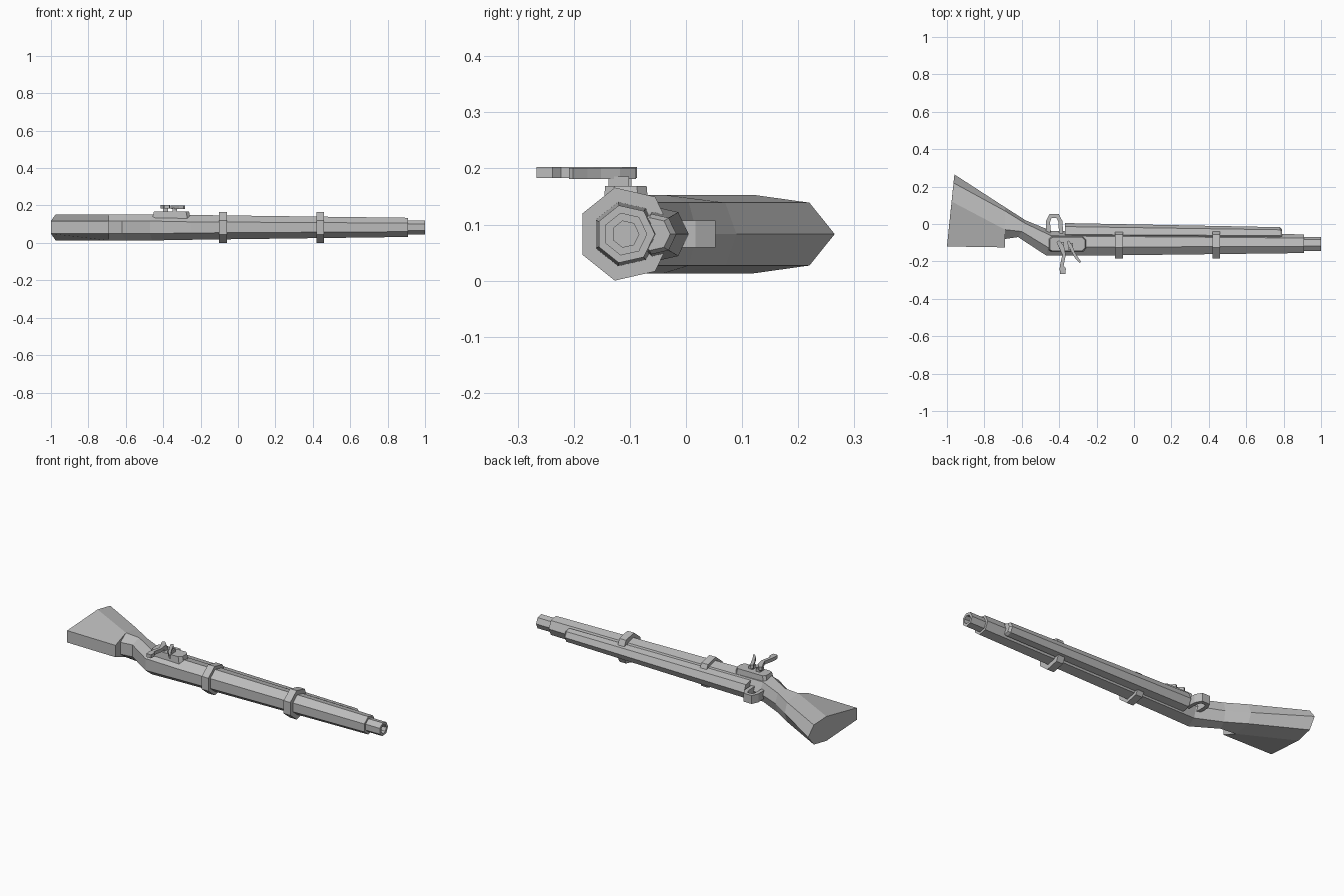
import bpy, bmesh, math
from mathutils import Vector

cube = bpy.data.objects.get("Cube")
if cube:
    bpy.data.objects.remove(cube, do_unlink=True)

CY, CZ = -0.108, 0.083      # barrel axis
SIDES = 7

grey = bpy.data.materials.new("plain grey")
grey.use_nodes = True
grey.diffuse_color = (0.5, 0.5, 0.5, 1)
grey.node_tree.nodes["Principled BSDF"].inputs["Base Color"].default_value = (0.5, 0.5, 0.5, 1)


def loft(name, rings):
    """Skin a list of equal-length point rings and cap both ends."""
    bm = bmesh.new()
    rows = [[bm.verts.new(p) for p in ring] for ring in rings]
    n = len(rows[0])
    for a, b in zip(rows, rows[1:]):
        for i in range(n):
            j = (i + 1) % n
            bm.faces.new((a[i], a[j], b[j], b[i]))
    bm.faces.new(rows[0][::-1])
    bm.faces.new(rows[-1])
    bmesh.ops.remove_doubles(bm, verts=bm.verts[:], dist=0.0001)
    bmesh.ops.recalc_face_normals(bm, faces=bm.faces[:])
    mesh = bpy.data.meshes.new(name)
    bm.to_mesh(mesh)
    bm.free()
    mesh.materials.append(grey)
    obj = bpy.data.objects.new(name, mesh)
    bpy.context.collection.objects.link(obj)
    return obj


def heptagon(x, r, cy=CY):
    """Seven-sided ring with a corner towards +y."""
    turn = math.tau / SIDES
    return [Vector((x, cy + r * math.cos(i * turn), CZ + r * math.sin(i * turn)))
            for i in range(SIDES)]


def stock_ring(belly, low, high, comb):
    """Mirrored seven-sided stock section from four (x, y) corners."""
    half = [(*low, 0.056), (*high, 0.07), (*comb, 0.034)]
    ring = [Vector((*belly, CZ))]
    ring += [Vector((x, y, CZ + h)) for x, y, h in half]
    ring += [Vector((x, y, CZ - h)) for x, y, h in reversed(half)]
    return ring


def prism(name, outline, z0, z1, top_scale=1.0):
    """Extrude an outline upwards, optionally narrowing the top."""
    mid = sum((Vector(p) for p in outline), Vector((0, 0))) / len(outline)
    top = [mid + (Vector(p) - mid) * top_scale for p in outline]
    return loft(name, [[Vector((*p, z0)) for p in outline],
                       [Vector((*p, z1)) for p in top]])


def ribbon(name, path, z0, z1):
    """Flat bar along (x, y, half width) points."""
    left, right = [], []
    for i, (x, y, w) in enumerate(path):
        a, b = path[max(i - 1, 0)], path[min(i + 1, len(path) - 1)]
        d = Vector((b[0] - a[0], b[1] - a[1])).normalized()
        side = Vector((-d.y, d.x)) * w
        left.append(Vector((x, y)) + side)
        right.append(Vector((x, y)) - side)
    rows = [[Vector((*l, z0)), Vector((*r, z0)), Vector((*r, z1)), Vector((*l, z1))]
            for l, r in zip(left, right)]
    return loft(name, rows)


# Stock with raised comb, wrist and tapering fore-end
loft("stock", [
    stock_ring((-0.96, 0.265), (-0.965, 0.22), (-0.975, 0.12), (-1.0, -0.12)),
    stock_ring((-0.69, 0.09), (-0.69, 0.07), (-0.69, -0.03), (-0.69, -0.125)),
    stock_ring((-0.69, 0.09), (-0.69, 0.07), (-0.69, -0.03), (-0.69, -0.08)),
    stock_ring((-0.58, 0.02), (-0.585, 0.005), (-0.6, -0.04), (-0.62, -0.07)),
    stock_ring((-0.44, -0.038), (-0.445, -0.062), (-0.46, -0.125), (-0.47, -0.168)),
    heptagon(-0.25, 0.068),
    heptagon(0.91, 0.0525),
])

# Muzzle with a recessed bore
loft("muzzle", [heptagon(0.88, 0.039), heptagon(1.0, 0.039),
                heptagon(1.0, 0.024), heptagon(0.93, 0.024)])

# Under-barrel rod housing
loft("rod_housing", [heptagon(-0.37, 0.05, -0.045), heptagon(0.78, 0.037, -0.054),
                     heptagon(0.792, 0.03, -0.058)])

# Barrel bands
for label, x in (("rear", -0.08), ("front", 0.44)):
    loft(label + "_band", [heptagon(x - 0.021, 0.085), heptagon(x + 0.021, 0.085)])

# Trigger guard arch
ribbon("trigger_guard", [
    (-0.458, -0.06, 0.011), (-0.459, 0.015, 0.011), (-0.447, 0.042, 0.012),
    (-0.408, 0.042, 0.012), (-0.394, 0.015, 0.011), (-0.388, -0.07, 0.011)],
    CZ - 0.024, CZ + 0.024)

# Lock plate
prism("lock_plate", [(-0.46, -0.14), (-0.445, -0.148), (-0.27, -0.148), (-0.252, -0.13),
                     (-0.252, -0.085), (-0.27, -0.066), (-0.445, -0.066), (-0.46, -0.08)],
      0.125, 0.169, 0.9)

# Pivot posts
for label, x, y in (("hammer", -0.388, -0.115), ("striker", -0.338, -0.12)):
    prism(label + "_post", [(x - 0.013, y - 0.018), (x + 0.013, y - 0.018),
                            (x + 0.013, y + 0.018), (x - 0.013, y + 0.018)], 0.16, 0.186)

# Hammer and striker arms
ribbon("hammer", [(-0.408, -0.092, 0.008), (-0.388, -0.12, 0.014), (-0.374, -0.165, 0.009),
                  (-0.386, -0.222, 0.010), (-0.381, -0.24, 0.017), (-0.381, -0.266, 0.014)],
       0.183, 0.203)
ribbon("striker", [(-0.354, -0.092, 0.007), (-0.338, -0.122, 0.010), (-0.322, -0.155, 0.007),
                   (-0.308, -0.18, 0.008), (-0.287, -0.205, 0.005)], 0.181, 0.201)
